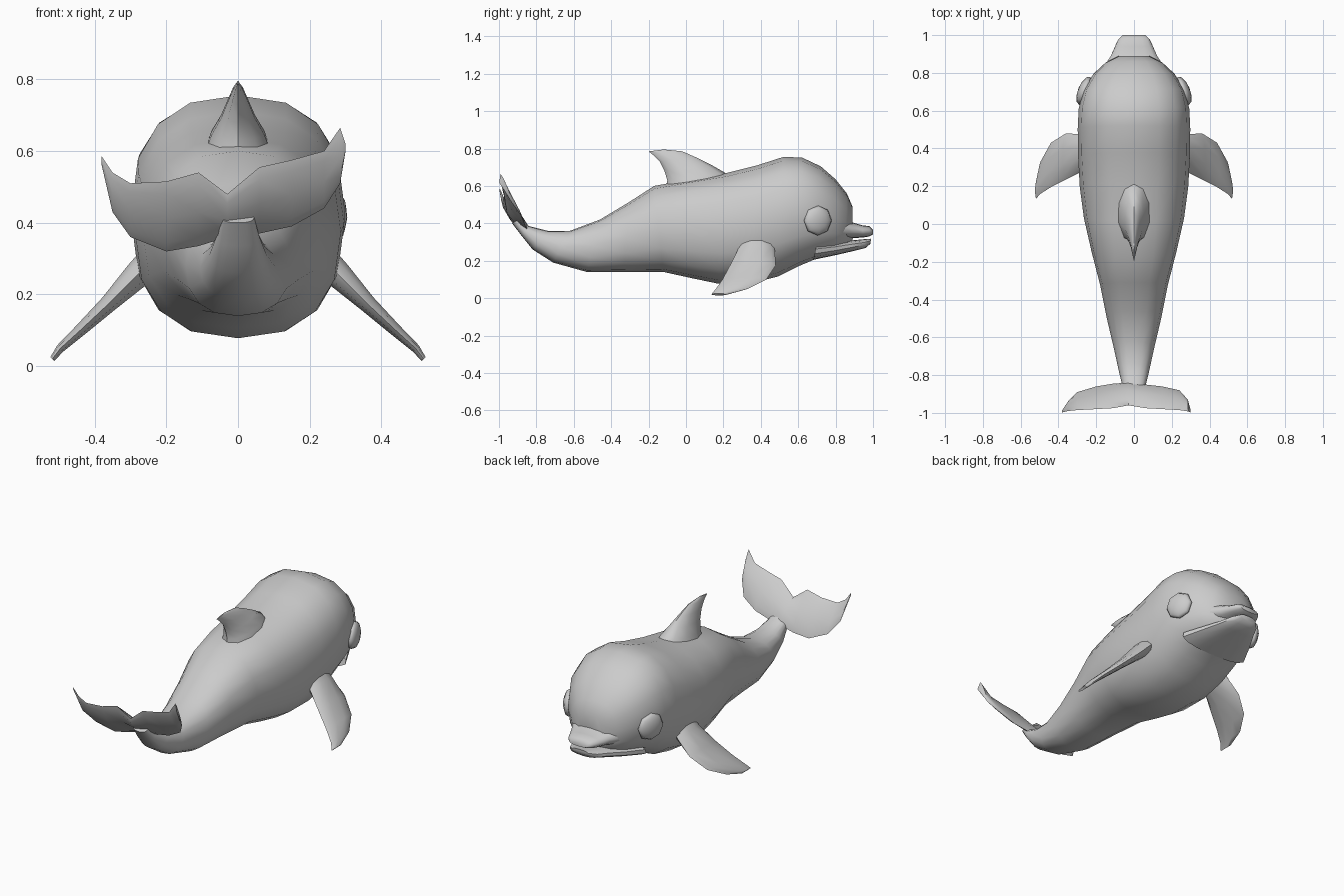
import bpy, bmesh, math
from mathutils import Vector as V

skin = bpy.data.materials.new("soft_grey")
skin.diffuse_color = (0.6, 0.6, 0.6, 1)


def finish(ob, angle=50):
    ob.data.materials.clear()
    ob.data.materials.append(skin)
    bpy.context.view_layer.objects.active = ob
    ob.select_set(True)
    bpy.ops.object.shade_smooth_by_angle(angle=math.radians(angle))
    ob.select_set(False)
    return ob


def loft(name, sections, segs=16, power=2.0, angle=50):
    """Skin rounded rings; each section is (end a, end b, half-thickness vector)."""
    bm = bmesh.new()
    rings = []
    for a, b, side in sections:
        mid, half, ring = (a + b) / 2, (a - b) / 2, []
        for i in range(segs):
            t = 2 * math.pi * i / segs
            c, s = (math.copysign(abs(f) ** (2 / power), f) for f in (math.cos(t), math.sin(t)))
            ring.append(bm.verts.new(mid + half * c + side * s))
        rings.append(ring)
    for r, q in zip(rings, rings[1:]):
        for i in range(segs):
            j = (i + 1) % segs
            bm.faces.new((r[i], r[j], q[j], q[i]))
    bm.faces.new(rings[0])
    bm.faces.new(rings[-1])
    bmesh.ops.recalc_face_normals(bm, faces=bm.faces)
    me = bpy.data.meshes.new(name)
    bm.to_mesh(me)
    bm.free()
    ob = bpy.data.objects.new(name, me)
    bpy.context.collection.objects.link(ob)
    return finish(ob, angle)


def upright(rows):
    """Rows of top y, top z, bottom y, bottom z, half width."""
    return [(V((0, a, b)), V((0, c, d)), V((w, 0, 0))) for a, b, c, d, w in rows]


# Body, from the raised tail stock to the forehead
loft("body", upright([
    (-0.88, 0.43, -0.93, 0.40, 0.045), (-0.84, 0.385, -0.88, 0.335, 0.06),
    (-0.74, 0.36, -0.82, 0.26, 0.08), (-0.62, 0.36, -0.71, 0.19, 0.105),
    (-0.46, 0.42, -0.53, 0.14, 0.145), (-0.31, 0.51, -0.33, 0.14, 0.18),
    (-0.17, 0.60, -0.12, 0.14, 0.225), (0.02, 0.635, 0.04, 0.105, 0.265),
    (0.22, 0.67, 0.17, 0.078, 0.287), (0.38, 0.71, 0.34, 0.078, 0.296),
    (0.52, 0.755, 0.49, 0.115, 0.298), (0.62, 0.752, 0.60, 0.17, 0.293),
    (0.72, 0.705, 0.69, 0.208, 0.268), (0.80, 0.635, 0.79, 0.235, 0.215),
    (0.86, 0.56, 0.85, 0.26, 0.15), (0.89, 0.49, 0.89, 0.30, 0.08)]), power=2.4)

# Beak halves with an open mouth line between them
loft("upper_beak", upright([
    (0.74, 0.45, 0.74, 0.305, 0.215), (0.83, 0.43, 0.83, 0.31, 0.165),
    (0.89, 0.405, 0.89, 0.32, 0.125), (0.94, 0.39, 0.95, 0.325, 0.10),
    (0.98, 0.385, 0.98, 0.33, 0.083), (1.0, 0.365, 1.0, 0.34, 0.06)]), segs=14, power=2.4)
loft("lower_beak", upright([
    (0.70, 0.295, 0.68, 0.205, 0.225), (0.80, 0.30, 0.80, 0.23, 0.17),
    (0.88, 0.308, 0.90, 0.253, 0.12), (0.95, 0.315, 0.96, 0.268, 0.09),
    (0.99, 0.318, 0.985, 0.29, 0.055)]), segs=14, power=2.4)

# Dorsal fin, swept backward
loft("dorsal_fin", upright([
    (0.25, 0.60, -0.11, 0.58, 0.10), (0.21, 0.67, -0.10, 0.63, 0.078),
    (0.14, 0.71, -0.115, 0.68, 0.05), (0.06, 0.75, -0.14, 0.73, 0.03),
    (-0.02, 0.785, -0.175, 0.765, 0.014), (-0.12, 0.795, -0.20, 0.785, 0.003)]), segs=10)

# Flippers and eyes, mirrored left and right
for label, m in (("left", -1), ("right", 1)):
    rows = [(0.20, 0.46, 0.30, 0.34, 0.045), (0.28, 0.475, 0.275, 0.255, 0.04),
            (0.36, 0.48, 0.235, 0.175, 0.026), (0.44, 0.43, 0.195, 0.10, 0.018),
            (0.495, 0.33, 0.16, 0.05, 0.013), (0.518, 0.22, 0.135, 0.02, 0.008)]
    loft(label + "_flipper", [(V((m * x, lead, z)), V((m * x, trail, z)), V((m * t * 0.7, 0, t * 0.7)))
                              for x, lead, trail, z, t in rows], segs=10)
    bpy.ops.mesh.primitive_uv_sphere_add(segments=8, ring_count=6, radius=1)
    eye = bpy.context.object
    eye.name = label + "_eye"
    eye.scale = (0.08, 0.08, 0.035)
    eye.location = (m * 0.262, 0.705, 0.415)
    eye.rotation_euler = V((m * 0.93, 0.36, -0.05)).to_track_quat('Z', 'Y').to_euler()
    finish(eye)

# Tail flukes, rolled so that one tip is higher: x, lead y, lead z, trail y, trail z, thickness
flukes = [(-0.38, -0.985, 0.56, -0.998, 0.585, 0.003), (-0.35, -0.94, 0.43, -0.99, 0.54, 0.008),
          (-0.30, -0.89, 0.36, -0.985, 0.51, 0.011), (-0.20, -0.86, 0.32, -0.98, 0.515, 0.014),
          (-0.11, -0.845, 0.335, -0.975, 0.54, 0.018), (-0.03, -0.84, 0.36, -0.96, 0.48, 0.024),
          (0.06, -0.85, 0.37, -0.975, 0.555, 0.018), (0.15, -0.86, 0.39, -0.98, 0.575, 0.014),
          (0.24, -0.88, 0.44, -0.985, 0.60, 0.011), (0.285, -0.93, 0.51, -0.992, 0.665, 0.008),
          (0.30, -0.985, 0.60, -0.998, 0.62, 0.003)]
loft("tail_flukes", [(V((x, a, b)), V((x, c, d)), V((0, 0.87, 0.5)) * t)
                     for x, a, b, c, d, t in flukes], segs=8)
